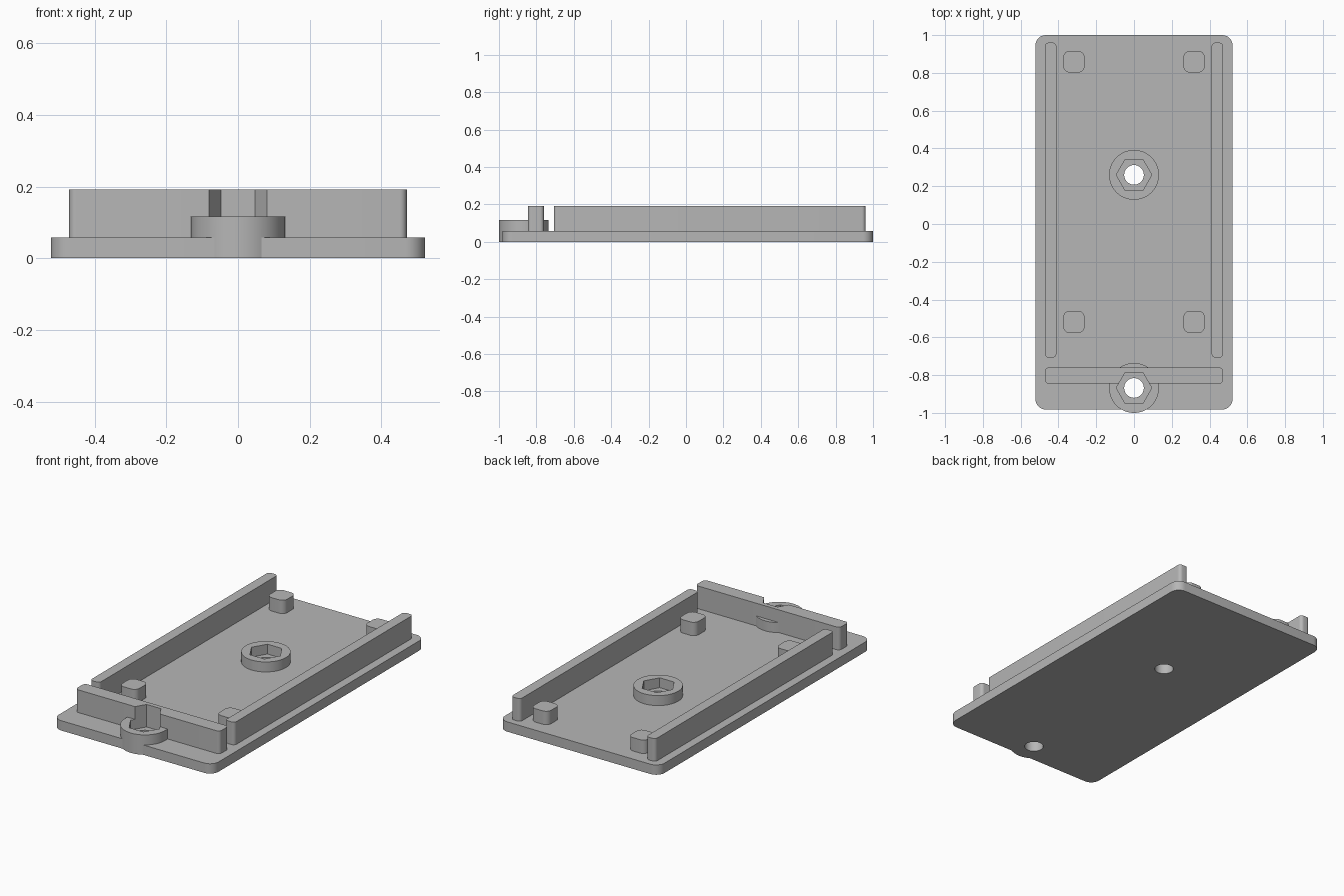
import bpy
import bmesh
from math import cos, sin, pi, radians

cube = bpy.data.objects.get("Cube")
if cube:
    bpy.data.objects.remove(cube, do_unlink=True)

GREY = (0.47, 0.47, 0.47, 1)
grey = bpy.data.materials.new("plain grey")
grey.use_nodes = True
grey.diffuse_color = GREY
grey.node_tree.nodes["Principled BSDF"].inputs["Base Color"].default_value = GREY

PLATE_TOP = 0.058
SINK = 0.05          # raised parts start slightly inside the plate
BOSS_TOP = 0.117
WALL_TOP = 0.192
PEG_TOP = 0.137
FRONT_SCREW, MID_SCREW = -0.868, 0.26


def prism(name, outline, z0, z1):
    """Extrude a closed outline straight up."""
    bm = bmesh.new()
    base = bm.faces.new([bm.verts.new((x, y, z0)) for x, y in outline])
    top = bmesh.ops.extrude_face_region(bm, geom=[base])["geom"]
    for v in top:
        if isinstance(v, bmesh.types.BMVert):
            v.co.z = z1
    bmesh.ops.recalc_face_normals(bm, faces=bm.faces)
    mesh = bpy.data.meshes.new(name)
    bm.to_mesh(mesh)
    bm.free()
    obj = bpy.data.objects.new(name, mesh)
    bpy.context.collection.objects.link(obj)
    mesh.materials.append(grey)
    return obj


def ring(y, r, n):
    return [(r * cos(2 * pi * i / n), y + r * sin(2 * pi * i / n)) for i in range(n)]


def rounded_rect(x0, x1, y0, y1, r, steps=8):
    corners = [(x1 - r, y1 - r), (x0 + r, y1 - r), (x0 + r, y0 + r), (x1 - r, y0 + r)]
    return [(cx + r * cos(pi / 2 * (q + i / steps)), cy + r * sin(pi / 2 * (q + i / steps)))
            for q, (cx, cy) in enumerate(corners) for i in range(steps + 1)]


def combine(target, tool, operation):
    """Apply a boolean and discard the tool object."""
    mod = target.modifiers.new(operation, "BOOLEAN")
    mod.operation = operation
    mod.solver = "EXACT"
    mod.object = tool
    bpy.context.view_layer.objects.active = target
    bpy.ops.object.modifier_apply(modifier=mod.name)
    bpy.data.objects.remove(tool, do_unlink=True)


def cut_screw_seat(target, y):
    """Hexagonal nut pocket with a round through hole."""
    combine(target, prism("nut_cutter", ring(y, 0.094, 6), PLATE_TOP + 0.001, 0.4), "DIFFERENCE")
    combine(target, prism("hole_cutter", ring(y, 0.052, 48), -0.2, 0.4), "DIFFERENCE")


# Base plate with the two screw bosses
plate = prism("base_plate", rounded_rect(-0.522, 0.522, -0.982, 1.0, 0.055), 0, PLATE_TOP)
for y in (FRONT_SCREW, MID_SCREW):
    combine(plate, prism("boss", ring(y, 0.132, 64), 0, BOSS_TOP), "UNION")
for y in (FRONT_SCREW, MID_SCREW):
    cut_screw_seat(plate, y)
parts = [plate]

# Front wall, notched by the nut pocket
front_wall = prism("front_wall", rounded_rect(-0.471, 0.471, -0.845, -0.76, 0.02), SINK, WALL_TOP)
cut_screw_seat(front_wall, FRONT_SCREW)
parts.append(front_wall)

# Side walls and corner pegs, mirrored left and right
for side, s in (("left", 1), ("right", -1)):
    def block(name, xa, xb, y0, y1, r, top):
        x0, x1 = sorted((s * xa, s * xb))
        parts.append(prism(f"{side}_{name}", rounded_rect(x0, x1, y0, y1, r), SINK, top))

    block("wall", 0.411, 0.472, -0.707, 0.96, 0.02, WALL_TOP)
    block("back_peg", 0.262, 0.374, 0.802, 0.916, 0.033, PEG_TOP)
    block("front_peg", 0.262, 0.374, -0.577, -0.46, 0.033, PEG_TOP)

# Smooth the round surfaces, keep edges crisp
bpy.ops.object.select_all(action="DESELECT")
for obj in parts:
    obj.select_set(True)
bpy.context.view_layer.objects.active = plate
bpy.ops.object.shade_smooth_by_angle(angle=radians(30))
